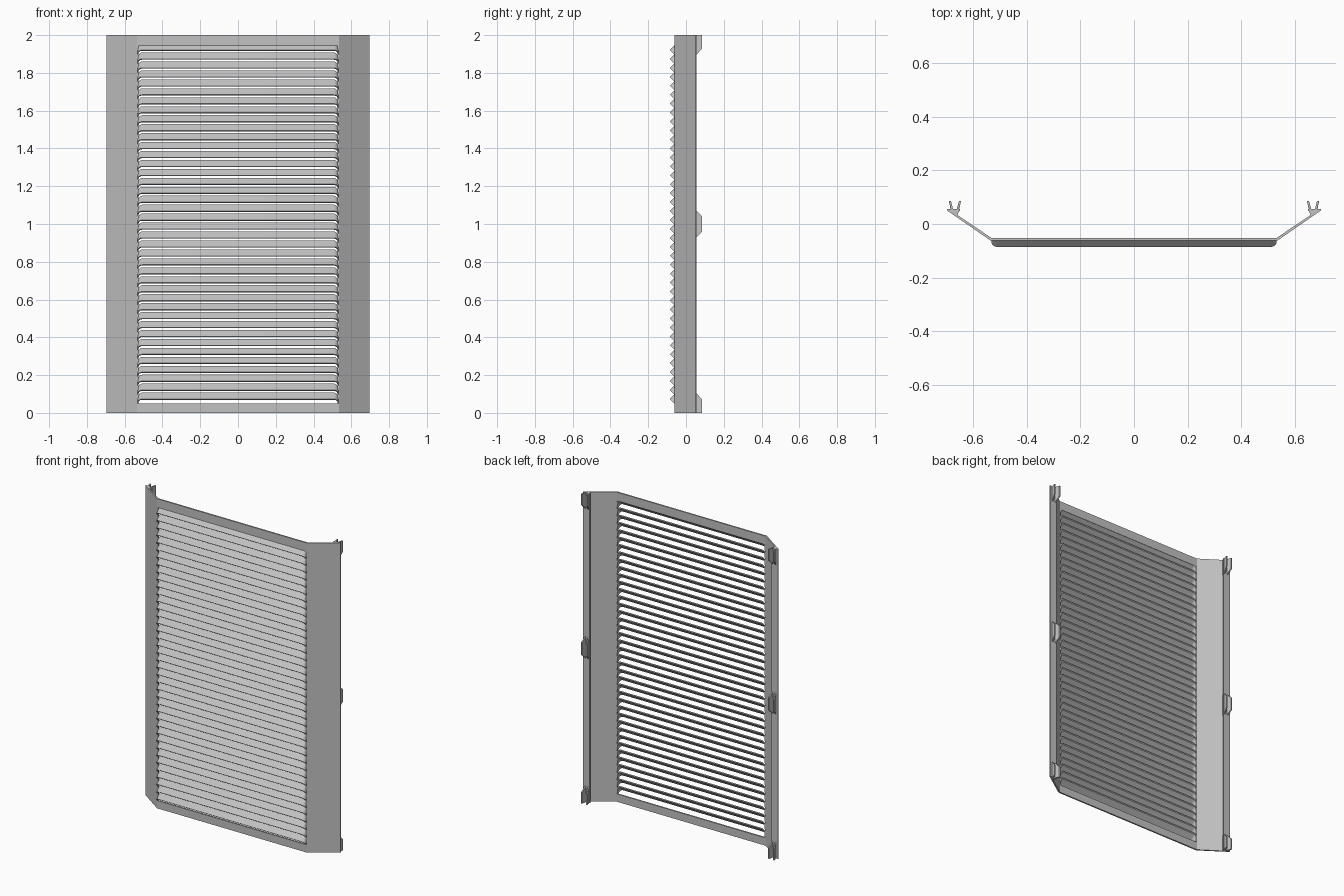
import bpy, bmesh, math
from mathutils import Vector

cube = bpy.data.objects.get("Cube")
if cube:
    bpy.data.objects.remove(cube, do_unlink=True)

GREY = (0.54, 0.54, 0.54, 1)
metal = bpy.data.materials.new("grey_metal")
metal.use_nodes = True
metal.diffuse_color = GREY
metal.node_tree.nodes["Principled BSDF"].inputs["Base Color"].default_value = GREY

HEIGHT = 2.0
FRONT, BACK = -0.062, -0.052      # faces of the flat sheet
BEND = 0.535                      # half width of the flat sheet
LOW, HIGH, COUNT = 0.05, 1.945, 40
PITCH = (HIGH - LOW) / COUNT


def finish(name, bm, smooth=False):
    bmesh.ops.recalc_face_normals(bm, faces=bm.faces)
    mesh = bpy.data.meshes.new(name)
    bm.to_mesh(mesh)
    bm.free()
    mesh.materials.append(metal)
    obj = bpy.data.objects.new(name, mesh)
    bpy.context.collection.objects.link(obj)
    if smooth:
        bpy.ops.object.select_all(action='DESELECT')
        obj.select_set(True)
        bpy.context.view_layer.objects.active = obj
        bpy.ops.object.shade_smooth_by_angle(angle=math.radians(35))
    return obj


def loft(bm, first, second, caps=True):
    """Join two matching closed rings of points."""
    a = [bm.verts.new(p) for p in first]
    b = [bm.verts.new(p) for p in second]
    n = len(a)
    for i in range(n):
        j = (i + 1) % n
        bm.faces.new((a[i], a[j], b[j], b[i]))
    if caps:
        bm.faces.new(a)
        bm.faces.new(b)


def upright(bm, outline, z0, z1):
    loft(bm, [(x, y, z0) for x, y in outline], [(x, y, z1) for x, y in outline])


# Flat borders above and below the louvres
for name, z0, z1 in (("bottom_border", 0, LOW), ("top_border", HIGH, HEIGHT)):
    bm = bmesh.new()
    w = BEND
    upright(bm, [(-w, FRONT), (w, FRONT), (w - .003, BACK), (-w + .003, BACK)], z0, z1)
    finish(name, bm)

# Angled side flanges with an inward lip along the back edge
FLANGE = [(.528, FRONT), (BEND, FRONT), (.697, .05), (.697, .056), (.65, .056),
          (.65, .049), (.682, .049), (.532, BACK), (.528, BACK)]
for side, s in (("left", 1), ("right", -1)):
    bm = bmesh.new()
    upright(bm, [(x * s, y) for x, y in FLANGE], 0, HEIGHT)
    finish(side + "_flange", bm)


# Louvre hoods: an arch with rounded corners, pushed out at 45 degrees
def arch(half, top, radius, steps=6):
    pts = [(-half, 0)]
    for sign, start in ((-1, math.pi), (1, math.pi / 2)):
        for k in range(steps + 1):
            a = start - k / steps * math.pi / 2
            pts.append((sign * (half - radius) + radius * math.cos(a),
                        top - radius + radius * math.sin(a)))
    return pts + [(half, 0)]


THICK = .006
RISE = PITCH / math.sqrt(2)
outer = arch(.532, RISE, .025)
inner = arch(.532 - THICK, RISE - THICK, .025 - THICK)
ring = outer + inner[::-1]
bm = bmesh.new()
for i in range(COUNT):
    base = LOW + i * PITCH
    mouth, root = [], []
    for x, s in ring:
        d = s / math.sqrt(2)
        mouth.append((x, FRONT - d, base + d))
        root.append((x, BACK, base + 2 * d + BACK - FRONT))
    loft(bm, mouth, root, caps=False)
    # Close the mouth rim and the hidden root rim
    bm.verts.ensure_lookup_table()
    n, m = len(ring), len(outer)
    for start in (len(bm.verts) - 2 * n, len(bm.verts) - n):
        v = bm.verts[start:start + n]
        for k in range(m - 1):
            bm.faces.new((v[k], v[k + 1], v[n - 2 - k], v[n - 1 - k]))
finish("louvres", bm, smooth=True)


# Clips: two splayed prongs with sloping ends on a small wedge
def prong(bm, s, x_base, x_tip, low, high, cut_low, cut_high):
    outline = [(x_base, .05, low), (x_base, .055, low), (x_tip, .086, low + cut_low),
               (x_tip, .086, high - cut_high), (x_base, .055, high), (x_base, .05, high)]
    loft(bm, [(s * (x - .004), y, z) for x, y, z in outline],
         [(s * (x + .004), y, z) for x, y, z in outline])


CLIPS = (("bottom", 0, .105, 0, .035), ("middle", .93, 1.07, .03, .03),
         ("top", 1.895, 2, .035, 0))
for side, s in (("left", 1), ("right", -1)):
    for level, low, high, cut_low, cut_high in CLIPS:
        bm = bmesh.new()
        prong(bm, s, .679, .687, low, high, cut_low, cut_high)
        prong(bm, s, .658, .649, low, high, cut_low, cut_high)
        upright(bm, [(s * .685, .05), (s * .652, .05), (s * .66, .03)], low, high)
        finish(f"{side}_{level}_clip", bm)
